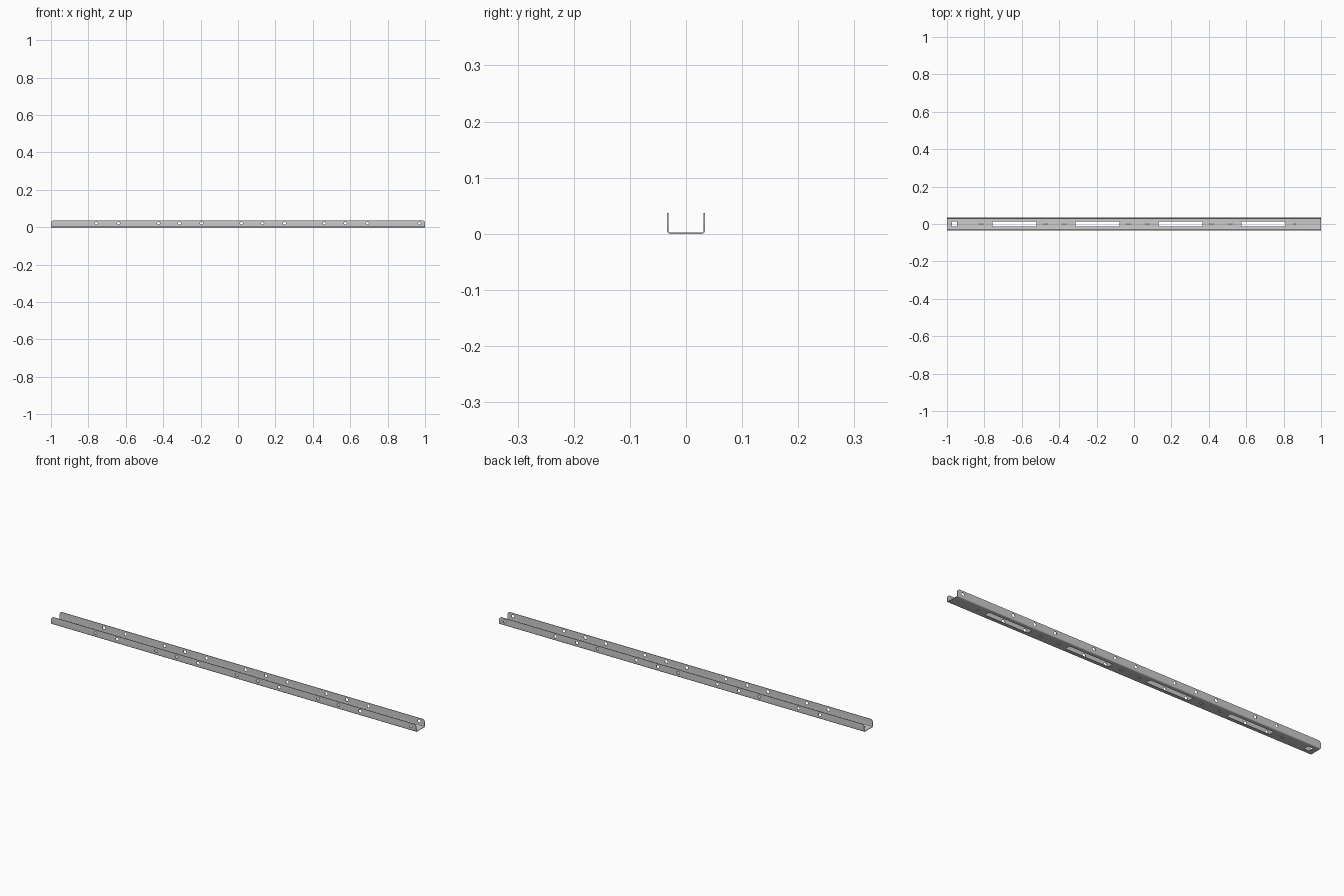
import bpy, bmesh, math
from mathutils import Matrix

if "Cube" in bpy.data.objects:
    bpy.data.objects.remove(bpy.data.objects["Cube"])

W, H, T, R = 0.034, 0.037, 0.0025, 0.006   # half width, height, sheet, bend radius


def make(name, bm):
    bmesh.ops.recalc_face_normals(bm, faces=bm.faces)
    me = bpy.data.meshes.new(name)
    bm.to_mesh(me)
    bm.free()
    ob = bpy.data.objects.new(name, me)
    bpy.context.collection.objects.link(ob)
    return ob


def prism(bm, pts, depth):
    f = bm.faces.new([bm.verts.new(p) for p in pts])
    ext = bmesh.ops.extrude_face_region(bm, geom=[f])["geom"]
    bmesh.ops.translate(bm, vec=depth, verts=[v for v in ext if isinstance(v, bmesh.types.BMVert)])


def bend(w, r, n=5):
    # right-hand bottom bend, from floor to wall
    return [(w - r + r * math.sin(a), R - r * math.cos(a))
            for a in [i * math.pi / 2 / n for i in range(n + 1)]]


# U-shaped channel section swept along x
right_out = bend(W, R)
right_in = bend(W - T, R - T)
half = right_out + [(W, H), (W - T, H)] + right_in[::-1]
left = [(-y, z) for y, z in half[::-1]]
bm = bmesh.new()
prism(bm, [(-1, y, z) for y, z in half + left], (2, 0, 0))
# rounded top corners at the wall ends
corners = [e for e in bm.edges if all(v.co.z > H - 1e-5 for v in e.verts)
           and abs(e.verts[0].co.x - e.verts[1].co.x) < 1e-5]
bmesh.ops.bevel(bm, geom=corners, offset=0.014, segments=4, profile=0.5, affect='EDGES')
rail = make("channel_rail", bm)

# cutters: floor slots
bm = bmesh.new()


def slot(x, length, width, r, n=4):
    pts = []
    for q, (sx, sy) in enumerate([(1, 1), (-1, 1), (-1, -1), (1, -1)]):
        for i in range(n + 1):
            a = (q + i / n) * math.pi / 2
            pts.append((x + sx * (length / 2 - r) + r * math.cos(a),
                        sy * (width / 2 - r) + r * math.sin(a), -0.01))
    prism(bm, pts, (0, 0, 0.0135))


for k in range(4):
    x = -0.639 + 0.4435 * k
    slot(x, 0.236, 0.028, 0.006)
    slot(x - 0.177, 0.02, 0.006, 0.0028)
    slot(x + 0.166, 0.02 if k < 3 else 0.01, 0.006, 0.0028)
slot(-0.96, 0.028, 0.028, 0.003)

# cutters: round holes through both walls
holes = [-0.757, -0.639, 0.97]
for k in range(3):
    holes += [x + 0.4435 * k for x in (-0.425, -0.313, -0.195)]
for x in holes:
    bmesh.ops.create_cone(bm, cap_ends=True, segments=20, radius1=0.0075, radius2=0.0075, depth=0.12,
                          matrix=Matrix.Translation((x, 0, 0.0215)) @ Matrix.Rotation(math.pi / 2, 4, 'X'))
cutter = make("hole_cutters", bm)

mod = rail.modifiers.new("holes", 'BOOLEAN')
mod.operation, mod.solver, mod.object = 'DIFFERENCE', 'EXACT', cutter
bpy.context.view_layer.objects.active = rail
rail.select_set(True)
bpy.ops.object.modifier_apply(modifier="holes")
bpy.data.objects.remove(cutter)
bpy.ops.object.shade_smooth_by_angle(angle=math.radians(30))
